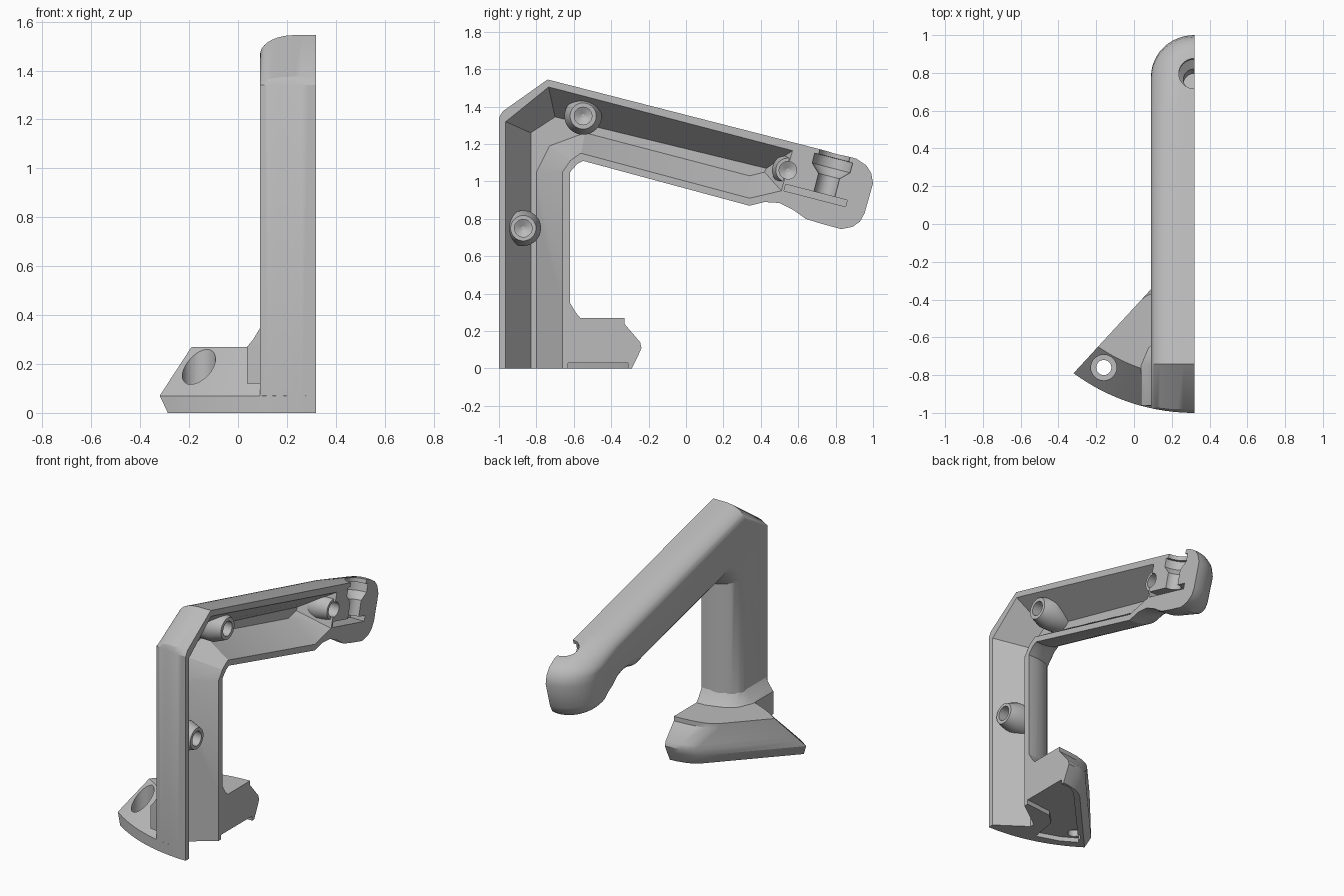
import bpy, bmesh, math
from mathutils import Vector

if "Cube" in bpy.data.objects:
    bpy.data.objects.remove(bpy.data.objects["Cube"])

grey = bpy.data.materials.new("matte_grey")
grey.use_nodes = True
grey.diffuse_color = (0.5, 0.5, 0.5, 1)
grey.node_tree.nodes["Principled BSDF"].inputs["Base Color"].default_value = (0.5, 0.5, 0.5, 1)

CUT = 0.32    # flat mating plane of the half shell
SIDE = 0.09   # outer side of the arm


def loft(name, rings):
    """Bridge equal-length rings and cap both ends."""
    bm = bmesh.new()
    loops = [[bm.verts.new(p) for p in ring] for ring in rings]
    n = len(loops[0])
    for a, b in zip(loops, loops[1:]):
        for i in range(n):
            j = (i + 1) % n
            bm.faces.new((a[i], a[j], b[j], b[i]))
    bm.faces.new(loops[0])
    bm.faces.new(loops[-1])
    bmesh.ops.recalc_face_normals(bm, faces=bm.faces)
    mesh = bpy.data.meshes.new(name)
    bm.to_mesh(mesh)
    bm.free()
    mesh.materials.append(grey)
    obj = bpy.data.objects.new(name, mesh)
    bpy.context.collection.objects.link(obj)
    return obj


def turned(name, start, axis, steps, sides=32):
    """Round part: steps are (distance along axis, radius)."""
    axis = Vector(axis).normalized()
    u = axis.orthogonal().normalized()
    v = axis.cross(u)
    angles = [2 * math.pi * i / sides for i in range(sides)]
    return loft(name, [[Vector(start) + axis * d + (u * math.cos(a) + v * math.sin(a)) * r
                        for a in angles] for d, r in steps])


def combine(body, tool, operation):
    mod = body.modifiers.new(tool.name, 'BOOLEAN')
    mod.operation = operation
    mod.solver = 'EXACT'
    mod.object = tool
    bpy.context.view_layer.objects.active = body
    bpy.ops.object.modifier_apply(modifier=mod.name)
    bpy.data.objects.remove(tool)


# Arm: side outline (y, z), inset at the outer side (dy, dz), rounding width
outline = [
    (-1, 0, .025, 0, .23), (-1, 1.34, .025, 0, .23), (-.98, 1.375, .03, -.03, .14),
    (-.74, 1.545, 0, -.08, .14), (.6, 1.202, -.02, -.08, .14),
    (.91, 1.122, -.2, -.06, .2), (.965, 1.085, -.21, -.03, .23), (.99, 1.045, -.22, 0, .23),
    (1, .99, -.22, 0, .23), (.955, .83, -.22, .03, .23), (.93, .785, -.21, .06, .23),
    (.89, .757, -.18, .09, .22), (.83, .745, -.14, .12, .2), (.72, .775, -.07, .13, .2),
    (.64, .8, -.02, .13, .2), (.57, .85, 0, .13, .2), (.5, .885, 0, .12, .2),
    (.42, .89, 0, .12, .2), (.34, .87, .02, .13, .2), (-.55, 1.11, -.05, .12, .2),
    (-.58, 1.095, -.08, .1, .2), (-.62, 1.05, -.13, .04, .2), (-.62, 0, -.13, 0, .2),
]


def arm_ring(x):
    ring = []
    for y, z, dy, dz, width in outline:
        t = max(0, 1 - (x - SIDE) / width)
        k = 1 - math.sqrt(max(0, 1 - t * t)) if z > 1.34 or y > -.9 else t * t
        ring.append((x, y + dy * k, z + dz * k))
    return ring


depth = CUT - SIDE
arm = loft("arm_half_shell",
           [arm_ring(SIDE + depth * (1 - math.cos(math.pi * i / 24))) for i in range(13)])

# Foot: curved sloping front, straight diagonal back, blunt rear tip
centre = Vector((CUT, .08))
along = Vector((.678, .735))
outward = Vector((-.735, .678))


def foot_ring(z, radius, inset, tip):
    start = Vector((-.32, -.79)) - outward * inset
    c = start - centre
    b = c.dot(along)
    corner = start + along * (-b - math.sqrt(b * b - c.length_squared + radius ** 2))
    a0 = math.atan2(corner.y - centre.y, corner.x - centre.x)
    pts = []
    for i in range(17):
        a = a0 + (-math.pi / 2 - a0) * i / 16
        pts.append((centre.x + radius * math.cos(a), centre.y + radius * math.sin(a), z))
    bend = start + along * ((tip - .07 - start.y) / along.y)
    end = Vector((CUT, tip))
    knee = start + along * ((tip - .01 - start.y) / along.y)
    curve = [bend * (1 - t) ** 2 + knee * 2 * t * (1 - t) + end * t * t
             for t in (1, .8, .6, .4, .2, 0)]
    return pts + [(p.x, p.y, z) for p in curve]


foot = loft("foot", [foot_ring(*level) for level in (
    (0, 1.08, .04, -.29), (.07, 1.08, 0, -.255), (.11, 1.042, 0, -.238), (.14, 1.014, 0, -.245),
    (.24, .918, 0, -.33), (.27, .89, 0, -.33))])

# Flared collar where the post meets the foot
collar_plan = [(CUT, -.62), (.26, -.622), (.17, -.65), (.11, -.7), (.092, -.75),
               (.092, -.96), (CUT, -.98)]


def collar_ring(z, grow):
    return [(x - (grow if .09 < x < .1 else grow * .6 if x < .2 else 0),
             y + (grow if y > -.63 else grow * .8 if y > -.71 else 0), z) for x, y in collar_plan]


collar = loft("collar", [collar_ring(.12, .055), collar_ring(.27, .055),
                         collar_ring(.3, .03), collar_ring(.35, 0)])
combine(arm, foot, 'UNION')
combine(arm, collar, 'UNION')

# Tapered hollow: rim on the mating plane, smaller floor near the outer side
rim = [(-.965, -.02), (-.965, 1.32), (-.735, 1.505), (.57, 1.165), (.51, .95), (.34, .91),
       (-.56, 1.15), (-.62, 1.11), (-.66, 1.05), (-.66, -.02)]
floor = [(-.83, -.02), (-.83, 1.26), (-.7, 1.345), (.43, 1.07), (.42, 1.05), (.34, 1.03),
         (-.54, 1.26), (-.73, 1.19), (-.8, 1.05), (-.8, -.02)]
over = .01
hollow = loft("hollow", [
    [(CUT + over, r[0] + (r[0] - f[0]) * .05, r[1] + (r[1] - f[1]) * .05) for r, f in zip(rim, floor)],
    [(.13, y, z) for y, z in floor]])
combine(arm, hollow, 'DIFFERENCE')

# Tapered screw bosses with blind holes
for y, z, base, top in ((-.87, .75, .095, .068), (-.55, 1.35, .1, .07), (.545, 1.06, .085, .065)):
    boss = turned("boss", (.115, y, z), (1, 0, 0), [(0, base), (.12, base), (.195, top)])
    combine(arm, boss, 'UNION')
    bore = turned("boss_bore", (.35, y, z), (-1, 0, 0), [(0, .047), (.14, .047), (.16, .01)])
    combine(arm, bore, 'DIFFERENCE')

# Stepped bolt seat through the tip, and the nut slot under it
normal = Vector((0, .25, .968))
slope = Vector((0, .968, -.25))
seat = turned("bolt_seat", Vector((CUT, .795, 1.145)) + normal * .08, -normal,
              [(0, .083), (.1, .083), (.101, .105), (.155, .105), (.2, .058), (.32, .058)])
combine(arm, seat, 'DIFFERENCE')
mid = Vector((0, .693, .925))
slot = loft("nut_slot", [[mid + slope * a + normal * b + Vector((x, 0, 0))
                          for a, b in ((-.17, -.018), (.17, -.018), (.17, .018), (-.17, .018))]
                         for x in (.22, .34)])
combine(arm, slot, 'DIFFERENCE')

# Foot: counterbored screw hole and shallow pocket underneath
hole = turned("foot_hole", (-.16, -.76, -.02), (0, 0, 1),
              [(0, .04), (.09, .04), (.091, .068), (.4, .068)])
combine(arm, hole, 'DIFFERENCE')
pocket_plan = [(.33, -.63), (.13, -.65), (.06, -.72), (.03, -.9), (-.12, -.85), (-.22, -.79),
               (.19, -.35), (.25, -.31), (.33, -.31)]
pocket = loft("pocket", [[(x, y, z) for x, y in pocket_plan] for z in (-.02, .03)])
combine(arm, pocket, 'DIFFERENCE')

# Smooth curves, sharp creases
for other in bpy.context.selected_objects:
    other.select_set(False)
arm.select_set(True)
bpy.context.view_layer.objects.active = arm
bpy.ops.object.shade_smooth_by_angle(angle=math.radians(28))
